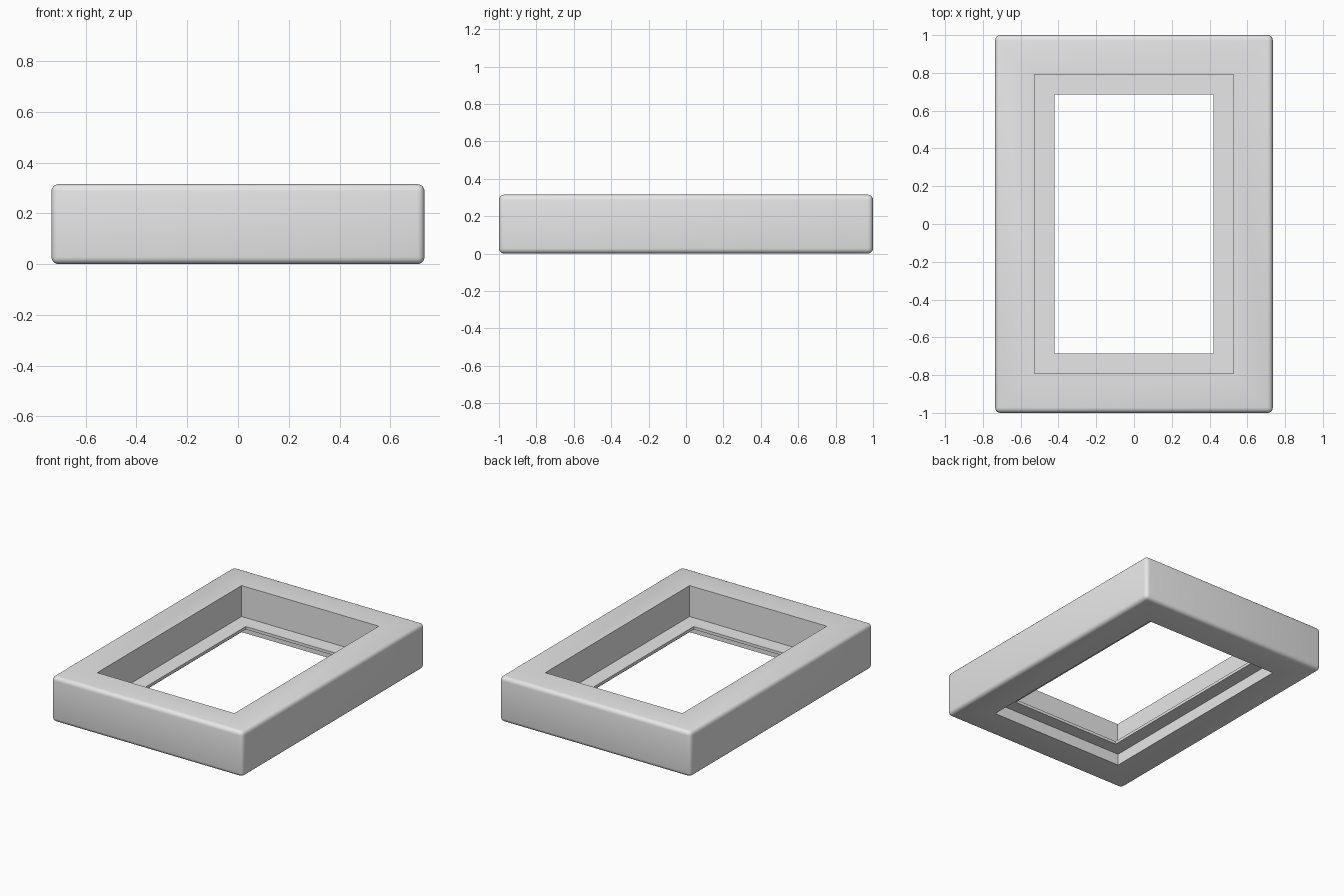
import bpy
import bmesh
import math

cube = bpy.data.objects.get("Cube")
if cube:
    bpy.data.objects.remove(cube, do_unlink=True)

# Single grey material
grey = bpy.data.materials.new("plain grey")
grey.use_nodes = True
colour = (0.8, 0.8, 0.8, 1)
grey.diffuse_color = colour
grey.node_tree.nodes["Principled BSDF"].inputs["Base Color"].default_value = colour

OUTER = (0.735, 1.0)
UPPER = (0.527, 0.792)
LIP = (0.42, 0.685)
LOWER = (0.517, 0.777)
HEIGHT, LIP_TOP, LIP_BOTTOM = 0.315, 0.1, 0.08
BEVEL = 0.028

# Cross-section around the frame, as half sizes and heights
section = [
    (OUTER, 0), (OUTER, HEIGHT),
    (UPPER, HEIGHT), (UPPER, LIP_TOP),
    (LIP, LIP_TOP), (LIP, LIP_BOTTOM),
    (LOWER, LIP_BOTTOM), (LOWER, 0),
]


def rectangle(bm, half, z):
    x, y = half
    return [bm.verts.new((sx * x, sy * y, z))
            for sx, sy in ((-1, -1), (1, -1), (1, 1), (-1, 1))]


bm = bmesh.new()
rings = [rectangle(bm, half, z) for half, z in section]
for i, ring in enumerate(rings):
    following = rings[(i + 1) % len(rings)]
    for k in range(4):
        n = (k + 1) % 4
        bm.faces.new((ring[k], ring[n], following[n], following[k]))

# Round only the outside edges
outside = set(rings[0] + rings[1])
edges = [e for e in bm.edges if all(v in outside for v in e.verts)]
bmesh.ops.bevel(bm, geom=edges, offset=BEVEL, segments=5, profile=0.5,
                affect='EDGES')
bmesh.ops.recalc_face_normals(bm, faces=bm.faces)

mesh = bpy.data.meshes.new("rebated_frame")
bm.to_mesh(mesh)
bm.free()
mesh.materials.append(grey)
frame = bpy.data.objects.new("rebated_frame", mesh)
bpy.context.collection.objects.link(frame)

# Smooth rounded edges, crisp rebates
bpy.context.view_layer.objects.active = frame
frame.select_set(True)
bpy.ops.object.shade_smooth_by_angle(angle=math.radians(30))
